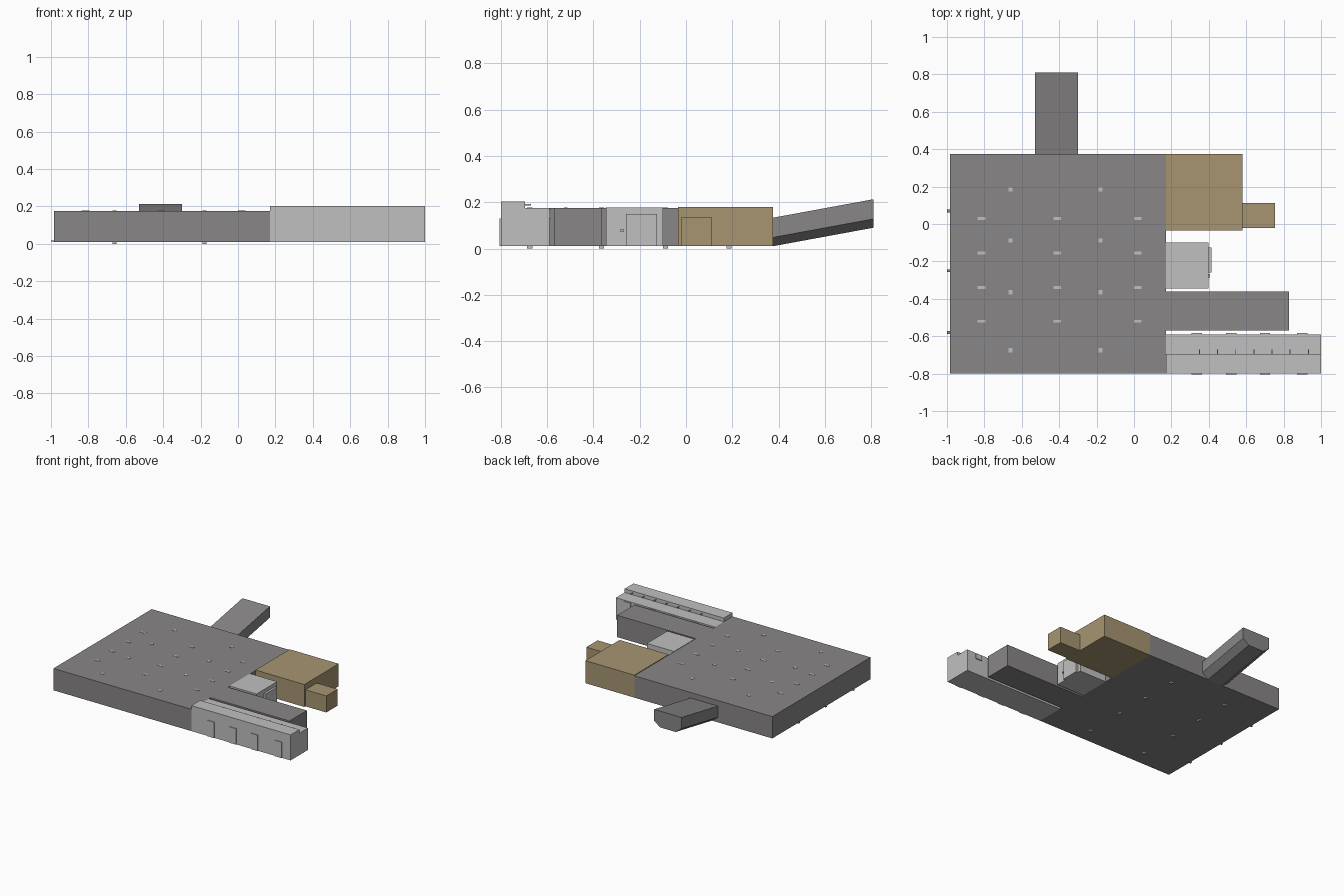
import bpy

if "Cube" in bpy.data.objects:
    bpy.data.objects.remove(bpy.data.objects["Cube"], do_unlink=True)


def material(name, rgb):
    m = bpy.data.materials.new(name)
    m.use_nodes = True
    m.diffuse_color = (*rgb, 1)
    m.node_tree.nodes["Principled BSDF"].inputs["Base Color"].default_value = (*rgb, 1)
    return m


GREY = material("mid_grey", (0.25, 0.24, 0.24))
LIGHT = material("light_grey", (0.53, 0.53, 0.53))
TAN = material("tan", (0.385, 0.3, 0.165))


def build(name, verts, faces, mat):
    me = bpy.data.meshes.new(name)
    me.from_pydata(verts, [], faces)
    me.materials.append(mat)
    ob = bpy.data.objects.new(name, me)
    bpy.context.collection.objects.link(ob)
    return ob


def prism(name, start, end, mat):
    """Closed prism joining two matching counter-clockwise rings."""
    n = len(start)
    faces = [tuple(reversed(range(n))), tuple(range(n, 2 * n))]
    faces += [(i, (i + 1) % n, (i + 1) % n + n, i + n) for i in range(n)]
    return build(name, start + end, faces, mat)


def box(name, x, y, z, mat):
    ring = [(x[0], y[0]), (x[1], y[0]), (x[1], y[1]), (x[0], y[1])]
    return prism(name, [(a, b, z[0]) for a, b in ring], [(a, b, z[1]) for a, b in ring], mat)


def around(c, size):
    return (c - size / 2, c + size / 2)


FLOOR, ROOF, EDGE = 0.01, 0.175, 0.17

# Main hall and the blocks along its side
box("main_hall", (-0.985, EDGE), (-0.8, 0.375), (FLOOR, ROOF), GREY)
box("grey_wing", (EDGE, 0.83), (-0.57, -0.362), (FLOOR, ROOF), GREY)
box("tan_block", (EDGE, 0.58), (-0.035, 0.375), (FLOOR, 0.18), TAN)
box("tan_annex", (0.58, 0.755), (-0.022, 0.113), (FLOOR, 0.135), TAN)

# Small light block with door and handle
box("light_block", (EDGE, 0.398), (-0.345, -0.1), (FLOOR, ROOF + 0.003), LIGHT)
box("light_block_door", (0.398, 0.415), (-0.26, -0.125), (FLOOR, 0.15), LIGHT)
box("door_handle", (0.398, 0.406), (-0.285, -0.268), (0.073, 0.083), LIGHT)

# Long light wing with a raised front half
profile = [(-0.8, FLOOR), (-0.59, FLOOR), (-0.59, ROOF), (-0.695, ROOF), (-0.695, 0.203), (-0.8, 0.203)]
prism("light_wing", [(EDGE, y, z) for y, z in profile], [(1.0, y, z) for y, z in profile], LIGHT)
for x in (0.335, 0.52, 0.7, 0.9):
    box("wing_door", around(x, 0.055), (-0.805, -0.8), (FLOOR, 0.13), LIGHT)
    box("wing_back_window", around(x, 0.055), (-0.59, -0.583), (0.13, 0.17), LIGHT)
for i in range(7):
    box("wing_roof_fin", around(0.35 + i * 0.097, 0.005), (-0.695, -0.67), (0.187, 0.192), LIGHT)

# Sloping passage with chamfered lower edges
section = [(-0.48, 0.01), (-0.35, 0.01), (-0.3, 0.048), (-0.3, 0.133), (-0.53, 0.133), (-0.53, 0.048)]
prism("sloping_passage", [(x, 0.81, z + 0.08) for x, z in section],
      [(x, 0.375, z) for x, z in section], GREY)

# Fittings through the hall roof and floor
for x in (-0.66, -0.18):
    for y in (0.185, -0.088, -0.365, -0.675):
        box("square_fitting", around(x, 0.022), around(y, 0.022), (0, ROOF + 0.002), LIGHT)
for x in (-0.815, -0.41, 0.02):
    for y in (0.03, -0.155, -0.34, -0.52):
        box("roof_fitting", around(x, 0.042), around(y, 0.015), (ROOF, ROOF + 0.002), LIGHT)

# Small ledges on the far side wall
for y in (0.07, -0.25, -0.58):
    box("side_ledge", (-1.0, -0.985), around(y, 0.015), (0.012, 0.018), GREY)
